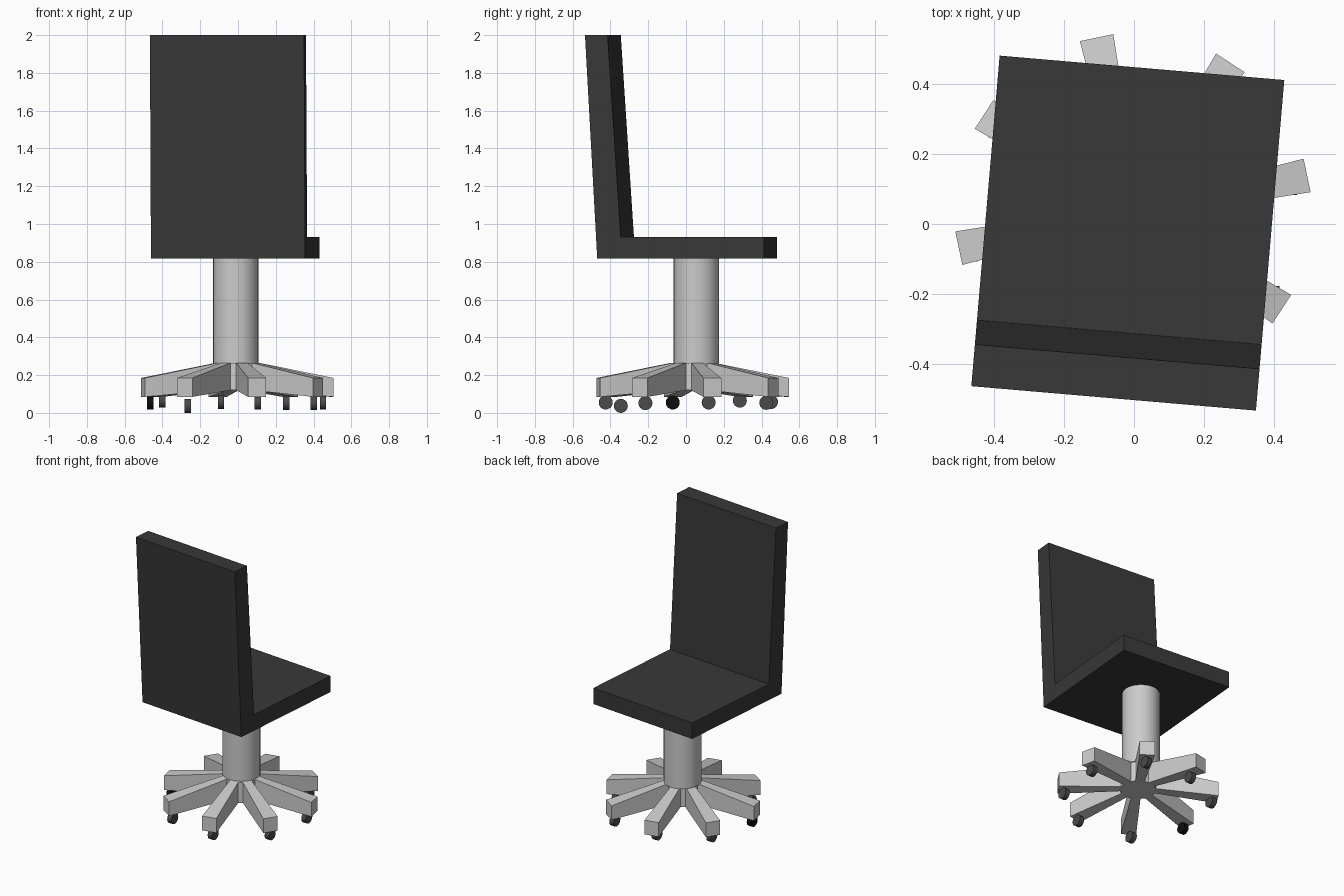
import bpy, bmesh
from math import sin, cos, pi, radians
from mathutils import Matrix

if "Cube" in bpy.data.objects:
    bpy.data.objects.remove(bpy.data.objects["Cube"])


def material(name, v):
    m = bpy.data.materials.new(name)
    m.diffuse_color = (v, v, v, 1)
    m.use_nodes = True
    m.node_tree.nodes["Principled BSDF"].inputs["Base Color"].default_value = m.diffuse_color
    return m


def finish(name, bm, mat=None):
    bmesh.ops.recalc_face_normals(bm, faces=bm.faces)
    me = bpy.data.meshes.new(name)
    bm.to_mesh(me)
    bm.free()
    ob = bpy.data.objects.new(name, me)
    bpy.context.collection.objects.link(ob)
    if mat:
        me.materials.append(mat)
    return ob


def cylinder(name, r, depth, loc, sides, mat=None, rot=(0, 0, 0)):
    bpy.ops.mesh.primitive_cylinder_add(vertices=sides, radius=r, depth=depth,
                                        location=loc, rotation=rot)
    ob = bpy.context.object
    ob.name = name
    if mat:
        ob.data.materials.append(mat)
    bpy.ops.object.shade_smooth_by_angle(angle=radians(30))
    return ob


dark = material("upholstery", 0.04)
rubber = material("rubber", 0.07)
black = material("black_rubber", 0.004)

# Seat and leaning backrest: one L-shaped profile pulled across the width
profile = [(0.448, 0.818), (0.448, 0.93), (-0.313, 0.93),
           (-0.383, 2.0), (-0.503, 2.0), (-0.438, 0.818)]
bm = bmesh.new()
face = bm.faces.new([bm.verts.new((-0.425, y, z)) for y, z in profile])
ext = bmesh.ops.extrude_face_region(bm, geom=[face])
bmesh.ops.translate(bm, vec=(0.819, 0, 0),
                    verts=[v for v in ext["geom"] if isinstance(v, bmesh.types.BMVert)])
bmesh.ops.transform(bm, matrix=Matrix.Rotation(radians(-4.9), 4, 'Z'), verts=bm.verts)
finish("seat_and_back", bm, dark)

# Column
cylinder("column", 0.12, 0.56, (-0.012, 0.055, 0.54), 32)

# Star base: hub prism whose eight wide faces are pulled out into legs
CX, CY, R_HUB, R_TIP, HALF = -0.003, 0.035, 0.115, 0.51, 0.049
bm = bmesh.new()
hub_top, hub_low, spread = [], [], radians(15)
for k in range(8):
    a = radians(11.8 + 45 * k)
    for s in (-1, 1):
        b = a + s * spread
        x, y = CX + R_HUB * cos(b), CY + R_HUB * sin(b)
        hub_top.append(bm.verts.new((x, y, 0.265)))
        hub_low.append(bm.verts.new((x, y, 0.12)))
bm.faces.new(hub_top)
bm.faces.new(hub_low[::-1])
for k in range(8):
    a = radians(11.8 + 45 * k)
    i, j, n = 2 * k, 2 * k + 1, (2 * k + 2) % 16
    bm.faces.new((hub_low[j], hub_low[n], hub_top[n], hub_top[j]))
    inner = [hub_low[i], hub_low[j], hub_top[j], hub_top[i]]
    tip = [bm.verts.new((CX + R_TIP * cos(a) - s * HALF * sin(a),
                         CY + R_TIP * sin(a) + s * HALF * cos(a), z))
           for s, z in ((-1, 0.085), (1, 0.085), (1, 0.185), (-1, 0.185))]
    for q in range(4):
        p = (q + 1) % 4
        bm.faces.new((inner[q], inner[p], tip[p], tip[q]))
    bm.faces.new(tip)
finish("star_base", bm)

# Caster wheels, all rolling along y
wheels = [(0.45, 0.12, 0.055), (0.255, 0.425, 0.053), (-0.09, 0.45, 0.058),
          (-0.40, 0.285, 0.065), (-0.465, -0.07, 0.055), (-0.265, -0.345, 0.037),
          (0.105, -0.425, 0.055), (0.40, -0.215, 0.052)]
for k, loc in enumerate(wheels):
    cylinder(f"caster_{k + 1}", 0.037, 0.034, loc, 24,
             black if k == 4 else rubber, (0, pi / 2, 0))
